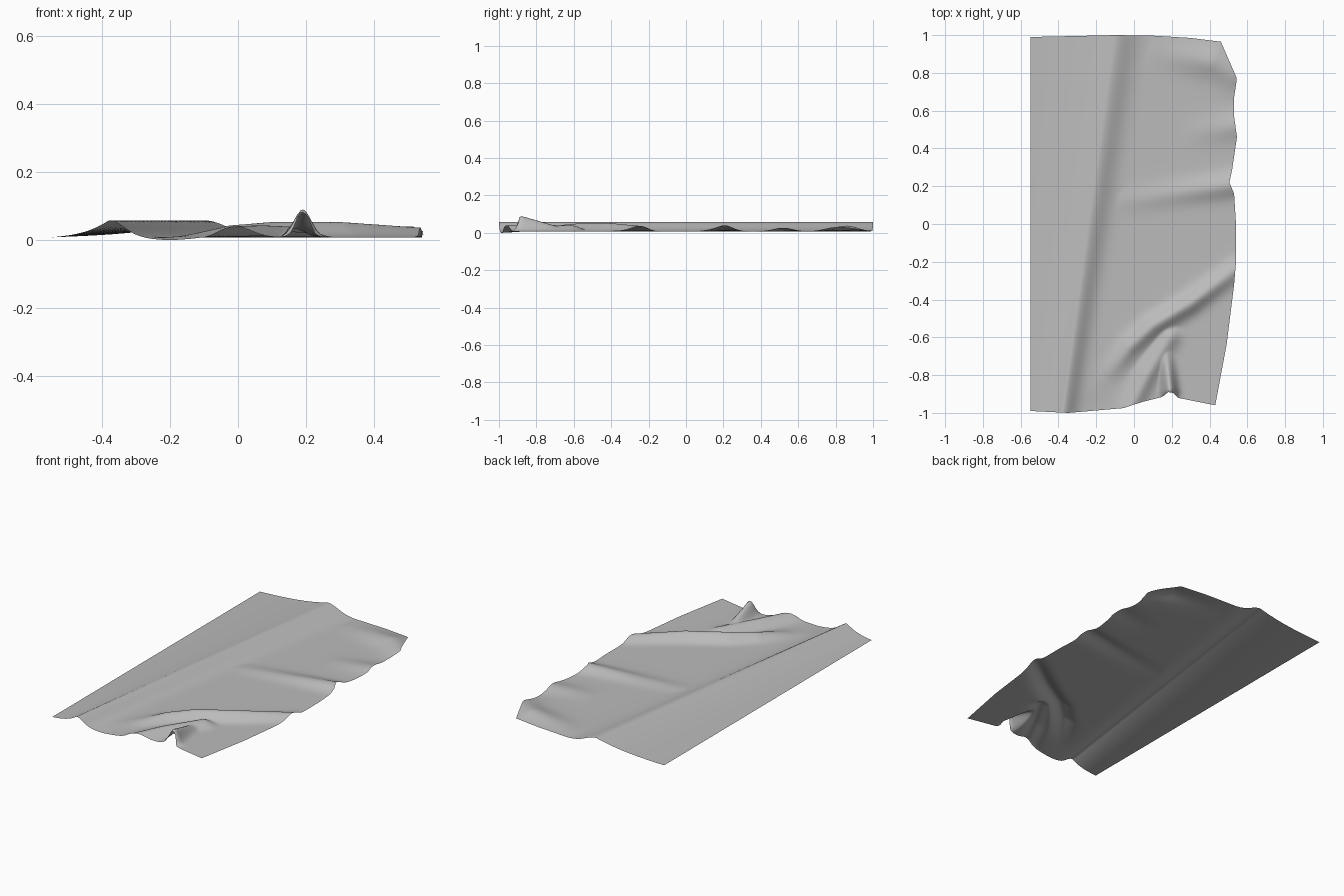
import bpy, bmesh, math
from mathutils import Vector

cube = bpy.data.objects.get("Cube")
if cube:
    bpy.data.objects.remove(cube)


def interp(points, t):
    """Piecewise linear lookup with eased ends clamped."""
    if t <= points[0][0]:
        return points[0][1]
    for (a, p), (b, q) in zip(points, points[1:]):
        if t <= b:
            return p + (q - p) * (t - a) / (b - a)
    return points[-1][1]


# Outline of the sheet: right edge x(y), front and back edges y(x)
LEFT = -0.547
RIGHT = [(-0.96, 0.43), (-0.64, 0.49), (-0.32, 0.53), (-0.2, 0.54), (0.0, 0.54),
         (0.16, 0.53), (0.22, 0.505), (0.29, 0.52), (0.46, 0.545), (0.57, 0.53),
         (0.67, 0.53), (0.77, 0.545), (0.965, 0.46)]
FRONT = [(-0.55, -0.99), (-0.35, -1.0), (-0.06, -0.975), (0.05, -0.94), (0.15, -0.915),
         (0.18, -0.89), (0.21, -0.895), (0.23, -0.92), (0.43, -0.96)]
BACK = [(-0.55, 0.99), (-0.1, 1.0), (0.1, 0.997), (0.3, 0.985), (0.46, 0.965)]

# Creases: path points (x, y, height), half width
CREASES = [
    ([(-0.15, -0.82, 0.004), (-0.02, -0.65, 0.035), (0.1, -0.54, 0.045),
      (0.3, -0.42, 0.045), (0.54, -0.24, 0.028)], 0.05),       # long curved crease
    ([(-0.02, -0.98, 0.032), (0.07, -0.8, 0.035), (0.19, -0.6, 0.03)], 0.05),
    ([(0.19, -0.88, 0.082), (0.17, -0.7, 0.03), (0.17, -0.6, 0.005)], 0.036),
    ([(0.54, 0.21, 0.034), (0.2, 0.16, 0.015), (-0.2, 0.1, 0.0)], 0.06),
    ([(0.55, 0.52, 0.02), (0.25, 0.47, 0.0)], 0.07),
    ([(0.42, 0.86, 0.03), (0.52, 0.8, 0.022)], 0.08),           # curled corner
    ([(0.42, 0.86, 0.03), (0.15, 0.9, 0.006)], 0.08),
]


def crease_height(x, y, path, width):
    best = 0.0
    for a, b in zip(path, path[1:]):
        ab = Vector((b[0] - a[0], b[1] - a[1]))
        ap = Vector((x - a[0], y - a[1]))
        t = min(1, max(0, ap.dot(ab) / ab.length_squared))
        d = (ap - ab * t).length / width
        best = max(best, (a[2] + (b[2] - a[2]) * t) * math.exp(-d * d))
    return best


def main_fold(x, y):
    """Broad ramp from the left edge up to a ridge, then a short drop."""
    ridge = -0.24 + 0.14 * y
    if x < ridge:
        t = (x - LEFT) / (ridge - LEFT)
        return 0.05 * (0.35 * t + 0.65 * t ** 3)
    d = (x - ridge) / (0.08 + 0.018 * y)
    return 0.05 * math.exp(-d * d)


def height(x, y):
    z = 0.013 + max([main_fold(x, y)] + [crease_height(x, y, *c) for c in CREASES])
    # Small sag along the front edge
    return z - 0.008 * math.exp(-((x + 0.2) / 0.08) ** 2 - ((y + 1) / 0.1) ** 2)


# Crumpled sheet, draped over its outline
NX, NY = 110, 170
bm = bmesh.new()
rows = []
for j in range(NY + 1):
    v = j / NY
    edge_x = interp(RIGHT, -0.96 + 1.925 * v)
    row = []
    for i in range(NX + 1):
        u = i / NX
        x = LEFT + u * (edge_x - LEFT)
        y0 = interp(FRONT, -0.55 + 0.98 * u)
        y1 = interp(BACK, -0.55 + 1.01 * u)
        y = y0 + (y1 - y0) * v
        row.append(bm.verts.new((x, y, height(x, y))))
    rows.append(row)
for lower, upper in zip(rows, rows[1:]):
    for i in range(NX):
        bm.faces.new((lower[i], lower[i + 1], upper[i + 1], upper[i]))
low = min(vert.co.z for vert in bm.verts)
for vert in bm.verts:
    vert.co.z -= low
for face in bm.faces:
    face.smooth = True
mesh = bpy.data.meshes.new("crumpled_sheet")
bm.to_mesh(mesh)
bm.free()
sheet = bpy.data.objects.new("crumpled_sheet", mesh)
bpy.context.collection.objects.link(sheet)

# Plain grey cloth
grey = bpy.data.materials.new("plain_grey")
grey.use_nodes = True
grey.diffuse_color = (0.5, 0.5, 0.5, 1)
grey.node_tree.nodes["Principled BSDF"].inputs["Base Color"].default_value = (0.5, 0.5, 0.5, 1)
mesh.materials.append(grey)
